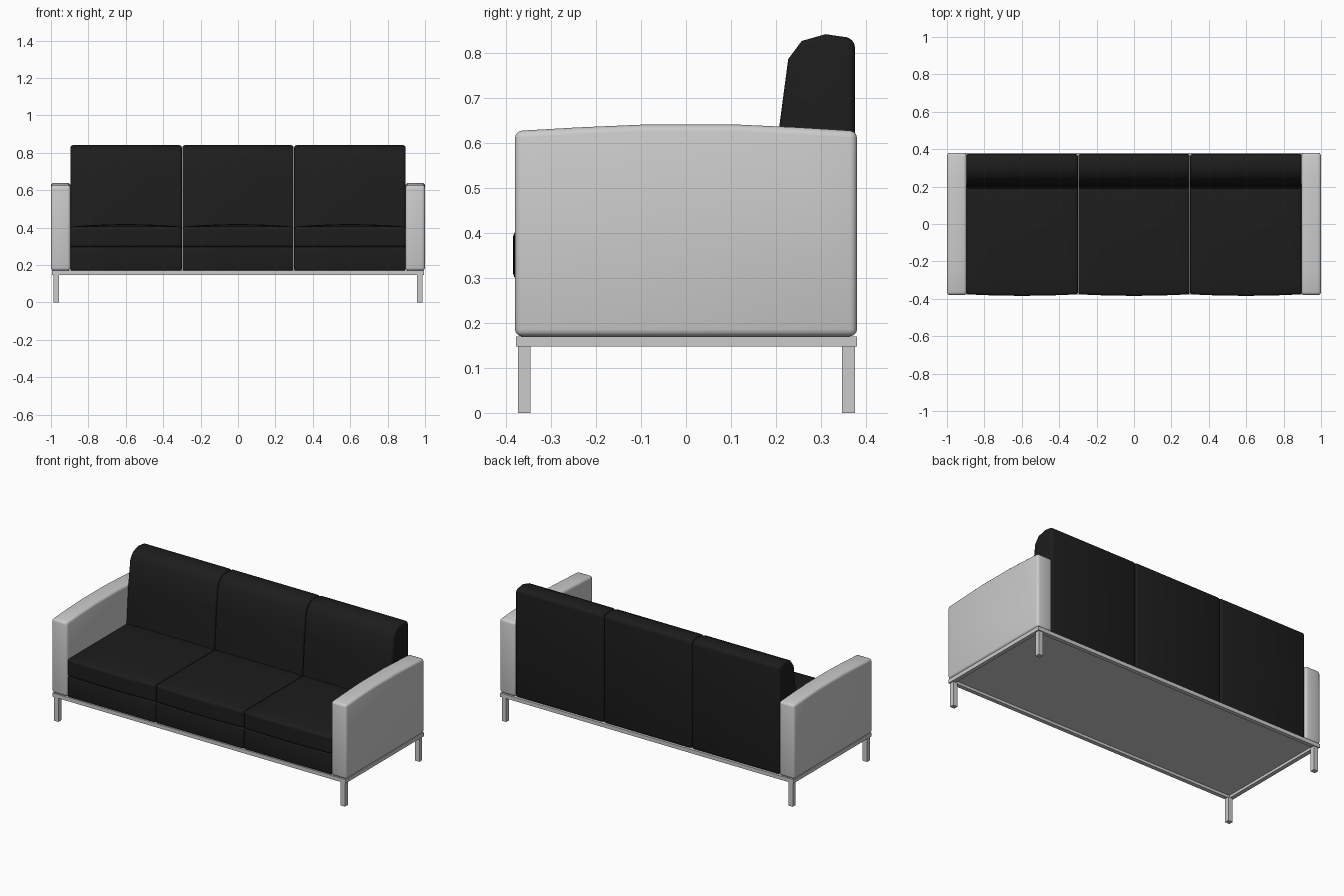
import bpy, bmesh

if "Cube" in bpy.data.objects:
    bpy.data.objects.remove(bpy.data.objects["Cube"])

black = bpy.data.materials.new("black_fabric")
black.diffuse_color = (0.012, 0.012, 0.012, 1)
black.use_nodes = True
black.node_tree.nodes["Principled BSDF"].inputs["Base Color"].default_value = black.diffuse_color


def finish(name, bm, bevel=0.0, segments=3, mat=None):
    bmesh.ops.recalc_face_normals(bm, faces=bm.faces)
    me = bpy.data.meshes.new(name)
    bm.to_mesh(me)
    bm.free()
    ob = bpy.data.objects.new(name, me)
    bpy.context.collection.objects.link(ob)
    if mat:
        me.materials.append(mat)
    if bevel:
        mod = ob.modifiers.new("bevel", 'BEVEL')
        mod.width, mod.segments = bevel, segments
        mod.limit_method, mod.angle_limit = 'ANGLE', 0.7
        bpy.ops.object.select_all(action='DESELECT')
        bpy.context.view_layer.objects.active = ob
        ob.select_set(True)
        bpy.ops.object.modifier_apply(modifier="bevel")
        bpy.ops.object.shade_smooth_by_angle(angle=0.7)
    return ob


def box(name, x, y, z, cuts=0, crown=0.0, belly=0.0, **kw):
    """Box from (min, max) ranges; crown lifts the top, belly pushes the front out."""
    bm = bmesh.new()
    bmesh.ops.create_cube(bm, size=2)
    if cuts:
        bmesh.ops.subdivide_edges(bm, edges=bm.edges[:], cuts=cuts, use_grid_fill=True)
    for v in bm.verts:
        u, w, t = v.co
        v.co = [(r[0] + r[1]) / 2 + c * (r[1] - r[0]) / 2 for r, c in zip((x, y, z), v.co)]
        if t > 0.99:
            v.co.z += crown * (1 - u * u) * (1 - w * w)
        if w < -0.99:
            v.co.y -= belly * (1 - u * u)
    return finish(name, bm, **kw)


def extrude_x(name, profile, x0, x1, **kw):
    """Extrude a (y, z) profile along x."""
    bm = bmesh.new()
    face = bm.faces.new([bm.verts.new((x0, y, z)) for y, z in profile])
    new = bmesh.ops.extrude_face_region(bm, geom=[face])["geom"]
    bmesh.ops.translate(bm, vec=(x1 - x0, 0, 0),
                        verts=[g for g in new if isinstance(g, bmesh.types.BMVert)])
    return finish(name, bm, **kw)


# Steel frame rails, under panel and legs
for side, y in (("front", (-0.378, -0.353)), ("back", (0.355, 0.38))):
    box(f"{side}_rail", (-0.995, 0.995), y, (0.147, 0.17))
    for s, n in ((-1, "left"), (1, "right")):
        cy = -0.359 if side == "front" else 0.361
        box(f"{side}_{n}_leg", sorted((s * 0.957, s * 0.987)), (cy - 0.014, cy + 0.014), (0, 0.147))
for s, n in ((-1, "left"), (1, "right")):
    box(f"{n}_rail", sorted((s * 0.97, s * 0.995)), (-0.353, 0.355), (0.147, 0.17))
box("under_panel", (-0.97, 0.97), (-0.353, 0.355), (0.163, 0.172))

# Padded arms with a gently crowned top
arm = [(-0.38, 0.17), (0.38, 0.17), (0.38, 0.626), (0.25, 0.634), (0.12, 0.64),
       (-0.1, 0.64), (-0.24, 0.634), (-0.38, 0.626)]
for s, n in ((-1, "left"), (1, "right")):
    extrude_x(f"{n}_arm", arm, s * 0.895, s * 1.0, bevel=0.016)

# Three bays: plinth, seat cushion and back cushion
back = [(0.18, 0.17), (0.375, 0.17), (0.375, 0.826), (0.358, 0.834), (0.31, 0.841),
        (0.257, 0.826), (0.227, 0.786), (0.207, 0.635), (0.19, 0.4)]
for i in (-1, 0, 1):
    x0, x1 = i * 0.598 - 0.298, i * 0.598 + 0.298
    box(f"seat_base_{i + 2}", (x0, x1), (-0.374, 0.2), (0.17, 0.297),
        bevel=0.008, mat=black)
    box(f"seat_cushion_{i + 2}", (x0, x1), (-0.376, 0.215), (0.296, 0.405),
        cuts=5, crown=0.014, belly=0.008, bevel=0.014, mat=black)
    extrude_x(f"back_cushion_{i + 2}", back, x0, x1, bevel=0.014, mat=black)
